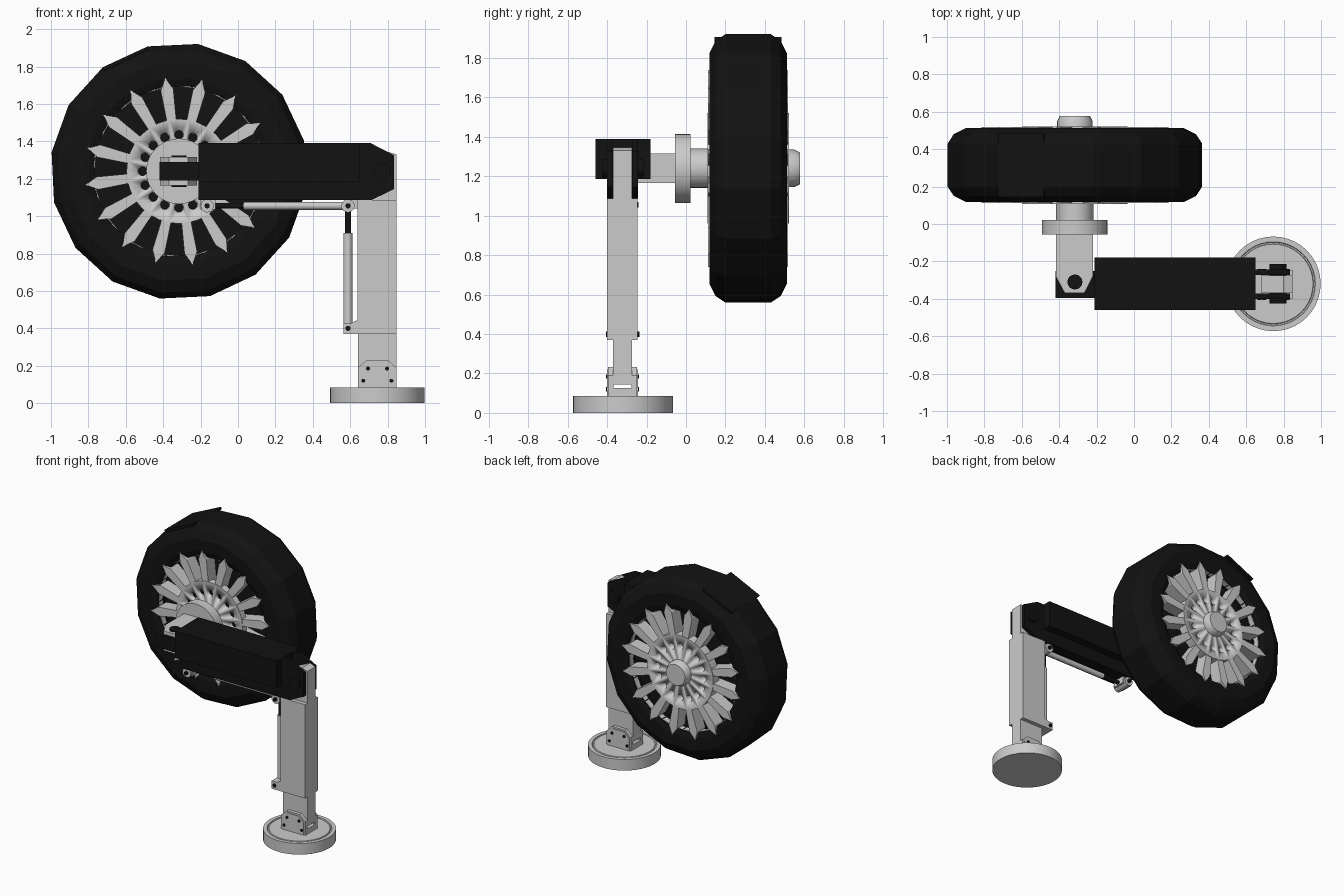
import bpy, bmesh
from math import sin, cos, pi, radians

if "Cube" in bpy.data.objects:
    bpy.data.objects.remove(bpy.data.objects["Cube"])

black = bpy.data.materials.new("black")
black.diffuse_color = (0.006, 0.006, 0.006, 1)
black.use_nodes = True
black.node_tree.nodes["Principled BSDF"].inputs["Base Color"].default_value = black.diffuse_color
WX, WZ = -0.316, 1.24      # wheel centre
AY = -0.32                 # centre line of arm and leg
FX = 0.745                 # leg and foot centre


def finish(name, bm, dark=False, smooth=False):
    bmesh.ops.remove_doubles(bm, verts=bm.verts, dist=1e-5)
    bmesh.ops.recalc_face_normals(bm, faces=bm.faces)
    me = bpy.data.meshes.new(name)
    bm.to_mesh(me)
    bm.free()
    ob = bpy.data.objects.new(name, me)
    bpy.context.collection.objects.link(ob)
    if dark:
        me.materials.append(black)
    if smooth:
        bpy.ops.object.select_all(action='DESELECT')
        ob.select_set(True)
        bpy.context.view_layer.objects.active = ob
        bpy.ops.object.shade_smooth_by_angle(angle=radians(35))
    return ob


def place(axis, u, v, t):
    return {'x': (t, u, v), 'y': (u, t, v), 'z': (u, v, t)}[axis]


def prisms(name, profiles, t0, t1, axis='y', dark=False):
    """Extrude one or more outlines along an axis."""
    bm = bmesh.new()
    for pts in profiles:
        a, b = [[bm.verts.new(place(axis, u, v, t)) for u, v in pts] for t in (t0, t1)]
        bm.faces.new(a)
        bm.faces.new(b)
        for i in range(len(pts)):
            j = (i + 1) % len(pts)
            bm.faces.new((a[i], a[j], b[j], b[i]))
    return finish(name, bm, dark)


def box(name, x0, x1, y0, y1, z0, z1, dark=False):
    return prisms(name, [[(x0, z0), (x1, z0), (x1, z1), (x0, z1)]], y0, y1, 'y', dark)


def lathe(name, centers, prof, axis='y', n=24, phase=0, dark=False, smooth=True):
    """Revolve (radius, offset) points about an axis, at each centre."""
    bm = bmesh.new()
    for cu, cv in centers:
        rings = []
        for k in range(n):
            a = phase + 2 * pi * k / n
            rings.append([bm.verts.new(place(axis, cu + r * cos(a), cv + r * sin(a), t)) for r, t in prof])
        for k in range(n):
            p, q = rings[k], rings[(k + 1) % n]
            for i in range(len(prof)):
                j = (i + 1) % len(prof)
                if prof[i][0] or prof[j][0]:
                    ids = [p[i], p[j]] + ([q[j]] if prof[j][0] else []) + ([q[i]] if prof[i][0] else [])
                    bm.faces.new(ids)
    return finish(name, bm, dark, smooth)


def rod(name, centers, r, t0, t1, axis='y', n=20, dark=False):
    return lathe(name, centers, [(0, t0), (r, t0), (r, t1), (0, t1)], axis, n, 0, dark)


def polar(r, a, w=0):
    return (WX + r * cos(a) - w * sin(a), WZ + r * sin(a) + w * cos(a))


# tyre: 16 sides, with a sunken well on both faces
half = [(0, 0.21), (0.46, 0.21), (0.46, 0.135), (0.5, 0.12), (0.59, 0.118), (0.655, 0.15), (0.688, 0.20)]
tyre = half + [(r, 0.63 - t) for r, t in reversed(half)]
lathe("tyre", [(WX, WZ)], tyre, n=16, phase=radians(14), dark=True, smooth=False)
# raised tread block
a0, a1 = radians(104), radians(126.5)
prisms("tread_block", [[polar(0.688, a0), polar(0.69, a1), polar(0.67, a1), polar(0.67, a0)]], 0.145, 0.485, dark=True)

# spokes and hub plates on both faces
spokes = []
for k in range(16):
    a = radians(8.3 + 22.5 * k)
    spokes.append([polar(r, a, w) for r, w in
                   [(0.24, -0.024), (0.44, -0.034), (0.505, 0), (0.44, 0.034), (0.24, 0.024)]])
holes = [polar(0.195, radians(22.5 * k)) for k in range(16)]
for side, s0, s1, h0, h1, c0, c1 in (("front", 0.112, 0.215, 0.108, 0.16, 0.05, 0.155),
                                     ("back", 0.415, 0.518, 0.45, 0.522, 0.47, 0.6)):
    prisms(side + "_spokes", spokes, s0, s1)
    lathe(side + "_rim_lining", [(WX, WZ)], [(0.452, s0 + 0.03), (0.458, s0 + 0.03), (0.458, s1 - 0.03), (0.452, s1 - 0.03)], n=32)
    hub = rod(side + "_hub_plate", [(WX, WZ)], 0.28, h0, h1, n=32)
    cutter = rod("hole_cutter", holes, 0.024, c0, c1, n=12)
    cutter.hide_render = True
    m = hub.modifiers.new("holes", 'BOOLEAN')
    m.object = cutter
    m.solver = 'EXACT'
    bpy.context.view_layer.objects.active = hub
    bpy.ops.object.modifier_apply(modifier=m.name)
    bpy.data.objects.remove(cutter)
rod("hub_hole_bottoms", holes, 0.0235, 0.135, 0.156, n=12, dark=True)

# axle, cap and brake flange
lathe("hub_cap", [(WX, WZ)], [(0, 0.5), (0.095, 0.5), (0.095, 0.55), (0.08, 0.578), (0, 0.578)])
rod("axle", [(WX, WZ)], 0.1, 0.0, 0.13, n=24)
lathe("axle_flange", [(WX, WZ)], [(0, -0.055), (0.175, -0.055), (0.175, 0.022), (0, 0.022)], n=32)

# steering knuckle: block plus two fork plates
box("knuckle_block", -0.418, -0.22, -0.18, -0.05, 1.165, 1.315)
fork = [(-0.418, -0.05), (-0.418, -0.28), (-0.37, -0.37), (-0.266, -0.37), (-0.22, -0.28), (-0.22, -0.05)]
for nm, z0, z1 in (("lower", 1.165, 1.19), ("upper", 1.29, 1.315)):
    prisms(nm + "_fork_plate", [fork], z0, z1, 'z')
rod("knuckle_pin", [(WX, -0.31)], 0.04, 1.155, 1.325, 'z', dark=True)

# arm: tongue, wide upper beam, narrow lower beam and end cheeks
box("arm_tongue", -0.42, -0.2, -0.395, -0.25, 1.19, 1.29, True)
box("arm_beam", -0.21, 0.65, -0.46, -0.18, 1.185, 1.39, True)
box("arm_lower_beam", -0.21, 0.65, -0.4, -0.243, 1.087, 1.2, True)
cheek = [(0.6, 1.087), (0.715, 1.087), (0.835, 1.145), (0.835, 1.325), (0.71, 1.39), (0.6, 1.39)]
for nm, y0, y1 in (("front", -0.4, -0.372), ("back", -0.272, -0.243)):
    prisms(nm + "_arm_cheek", [cheek], y0, y1, dark=True)
rod("arm_pivot_pin", [(0.77, 1.24)], 0.045, -0.425, -0.215, dark=True)

# leg
prisms("leg_tongue", [[(0.68, 1.05), (0.847, 1.05), (0.847, 1.33), (0.80, 1.345), (0.68, 1.29)]], -0.37, -0.275)
leg = [(0.565, 0.37), (0.847, 0.37), (0.847, 1.087), (0.64, 1.087), (0.64, 0.445), (0.61, 0.43), (0.565, 0.43)]
prisms("leg_column", [leg], -0.4, -0.245)
box("lower_leg", 0.642, 0.847, -0.37, -0.275, 0.145, 0.4)
box("lower_leg_base", 0.642, 0.847, -0.37, -0.275, 0.07, 0.125)

# foot and its bolted plates
plate = [(0.642, 0.07), (0.847, 0.07), (0.847, 0.19), (0.80, 0.232), (0.69, 0.232), (0.642, 0.19)]
bolts = [(0.695, 0.185), (0.797, 0.185), (0.67, 0.12), (0.82, 0.12)]
inset = [(FX + (x - FX) * 0.88, 0.15 + (z - 0.15) * 0.85) for x, z in plate]
for nm, s in (("front", -1), ("back", 1)):
    def ys(d):
        return -0.3225 + s * d
    prisms(nm + "_ankle_plate", [plate], ys(0.045), ys(0.073))
    prisms(nm + "_ankle_cover", [inset], ys(0.07), ys(0.078))
    rod(nm + "_ankle_bolts", bolts, 0.011, ys(0.07), ys(0.083), n=10, dark=True)
lathe("foot", [(FX, AY)], [(0, 0), (0.253, 0), (0.253, 0.085), (0.225, 0.085), (0.222, 0.078),
                           (0.215, 0.078), (0.212, 0.085), (0, 0.085)], 'z', 40)

# hydraulic struts, rods and joints
rod("leg_strut_cylinder", [(0.588, AY)], 0.025, 0.42, 0.91, 'z')
rod("leg_strut_rod", [(0.588, AY)], 0.016, 0.9, 1.04, 'z', dark=True)
rod("arm_strut_cylinder", [(AY, 1.055)], 0.021, 0.03, 0.57, 'x')
rod("arm_strut_rod", [(AY, 1.055)], 0.014, -0.15, 0.04, 'x', dark=True)
for nm, x in (("inner", -0.165), ("outer", 0.588)):
    rod(nm + "_strut_joint", [(x, 1.055)], 0.035, -0.385, -0.255)
    rod(nm + "_strut_pin", [(x, 1.055)], 0.014, -0.4, -0.24, n=12, dark=True)
box("inner_strut_bracket", -0.2, -0.12, -0.37, -0.27, 1.035, 1.09)
box("outer_strut_bracket", 0.588, 0.65, -0.37, -0.27, 1.04, 1.087)
rod("leg_strut_foot_pin", [(0.588, 0.4)], 0.014, -0.405, -0.237, n=12, dark=True)
